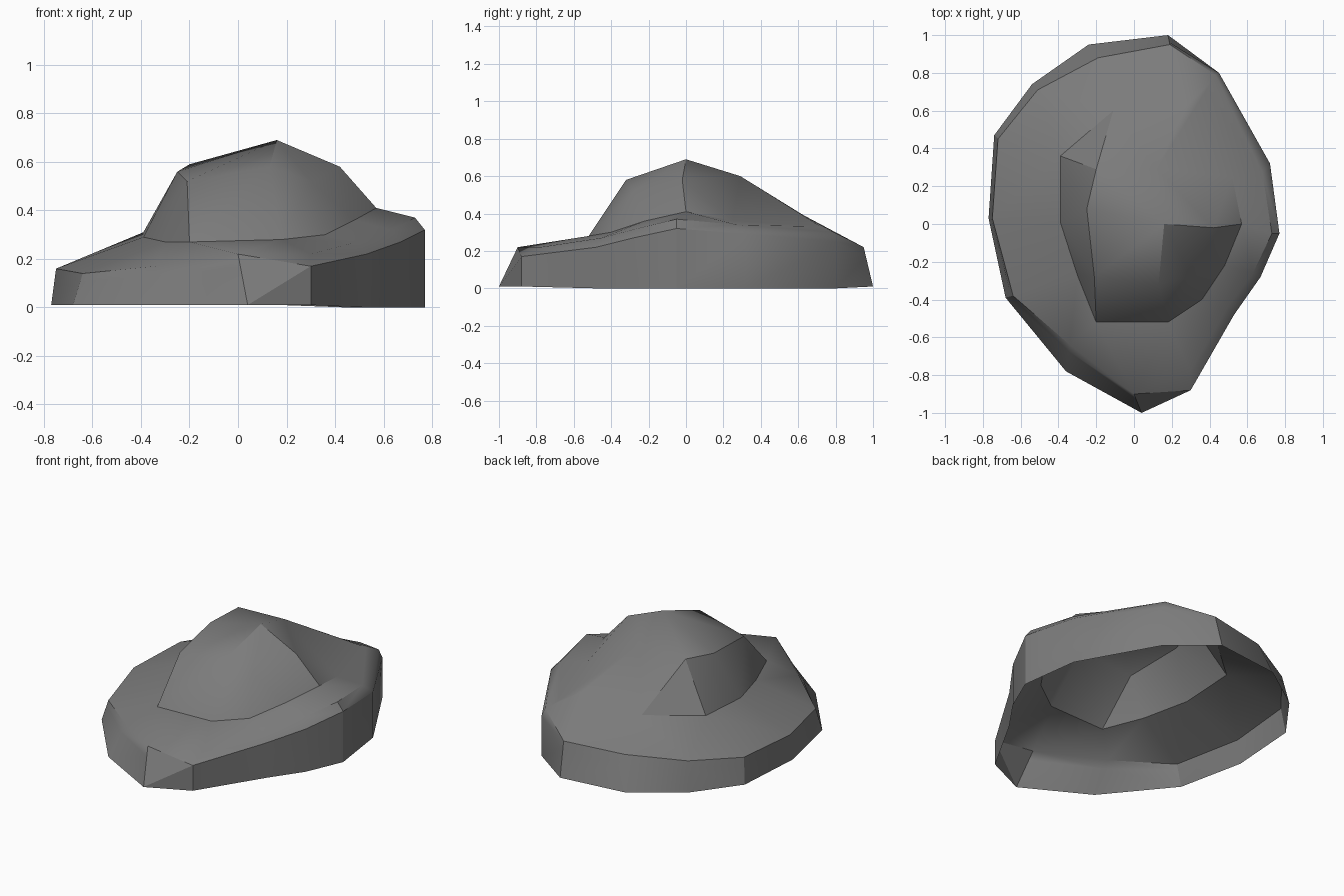
import bpy
import bmesh
import math
from mathutils import Vector

default_cube = bpy.data.objects.get("Cube")
if default_cube:
    bpy.data.objects.remove(default_cube, do_unlink=True)

# Contour rings in hundredths of a unit, each running from the back round past -x
GROUND = [(18, 100), (-24, 95), (-54, 74), (-74, 47), (-77, 3), (-68, -39), (-36, -78),
          (4, -100), (30, -88), (53, -48), (67, -28), (77, -5), (72, 32), (45, 80)]
RIM = [(19, 95, 22), (-19, 88, 21), (-51, 71, 19), (-72, 45, 17), (-75, 3, 16),
       (-64, -38, 14), (-34, -64, 17), (0, -90, 22), (30, -78, 22), (49, -45, 27),
       (63, -26, 32), (73, -5, 37), (68, 27, 34), (43, 79, 30)]
FOOT = [(28, 63, 39), (-11, 60, 33), (-39, 36, 31), (-39, 1, 29), (-30, -27, 27),
        (-20, -52, 27), (18, -52, 28), (36, -40, 30), (48, -22, 36), (57, 0, 41),
        (52, 25, 36), (39, 72, 33)]
SHOULDER = [(12, 29, 60), (-20, 29, 59), (-25, 8, 56), (-21, -28, 52), (13, -32, 58),
            (30, -28, 52), (42, -2, 58)]
PEAK = (16, 0, 69)


def make_ring(bm, points):
    return [bm.verts.new(Vector(p) / 100) for p in points]


def bridge(bm, lower, upper):
    """Fill between two closed rings, always taking the shorter diagonal."""
    i = j = 0
    n, m = len(lower), len(upper)
    while i < n or j < m:
        a, b = lower[i % n], upper[j % m]
        a_next, b_next = lower[(i + 1) % n], upper[(j + 1) % m]
        step_lower = (a_next.co - b.co).length < (b_next.co - a.co).length
        if j == m or (i < n and step_lower):
            bm.faces.new((a, b, a_next))
            i += 1
        else:
            bm.faces.new((a, b, b_next))
            j += 1


def lip_point(base, rim):
    """Steep wall with a bevel on the +x side, a plain slope elsewhere."""
    if base[0] > 20:
        return (base[0], base[1], rim[2] - 5)
    return Vector(base).lerp(Vector(rim), 0.75)


# Boulder shell, open underneath
bm = bmesh.new()
ground = [(x, y, 0 if x > 40 else 1) for x, y in GROUND]
lip = [lip_point(b, r) for b, r in zip(ground, RIM)]
rings = [make_ring(bm, pts) for pts in (ground, lip, RIM, FOOT, SHOULDER)]
for lower, upper in zip(rings, rings[1:]):
    bridge(bm, lower, upper)

# Crown facets
peak = make_ring(bm, [PEAK])[0]
crown = rings[-1]
for k, vert in enumerate(crown):
    bm.faces.new((vert, peak, crown[(k + 1) % len(crown)]))

# Face everything outward
bm.normal_update()
bmesh.ops.recalc_face_normals(bm, faces=bm.faces)
if sum(f.normal.z for f in bm.faces) < 0:
    bmesh.ops.reverse_faces(bm, faces=bm.faces)

mesh = bpy.data.meshes.new("boulder")
bm.to_mesh(mesh)
bm.free()
boulder = bpy.data.objects.new("boulder", mesh)
bpy.context.collection.objects.link(boulder)

# Grey stone
stone = bpy.data.materials.new("grey stone")
stone.use_nodes = True
colour = (0.2, 0.2, 0.2, 1)
stone.diffuse_color = colour
stone.node_tree.nodes["Principled BSDF"].inputs["Base Color"].default_value = colour
mesh.materials.append(stone)

# Soft facets with sharp breaks
bpy.ops.object.select_all(action="DESELECT")
boulder.select_set(True)
bpy.context.view_layer.objects.active = boulder
bpy.ops.object.shade_smooth_by_angle(angle=math.radians(30))
